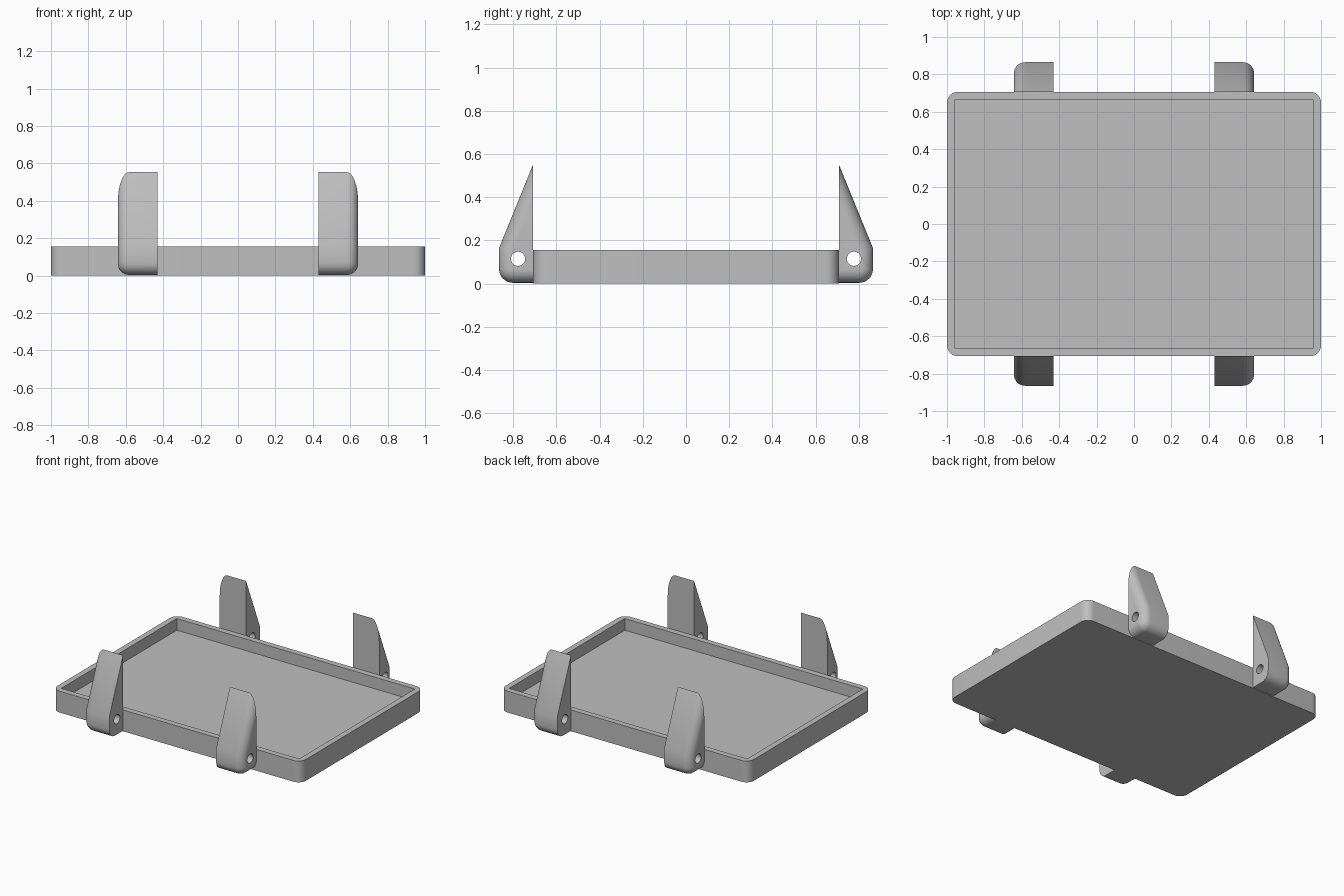
import bpy
import bmesh
from math import sin, cos, pi, hypot

if "Cube" in bpy.data.objects:
    bpy.data.objects.remove(bpy.data.objects["Cube"], do_unlink=True)

GREY = (0.52, 0.52, 0.52, 1)
grey = bpy.data.materials.new("light grey")
grey.use_nodes = True
grey.diffuse_color = GREY
grey.node_tree.nodes["Principled BSDF"].inputs["Base Color"].default_value = GREY

# Tray outline, recess and bracket sizes
HALF_X, HALF_Y, HEIGHT, FLOOR = 1.0, 0.707, 0.155, 0.07
WALL, FILLET = 0.06, 0.06
IN_X, OUT_X = 0.43, 0.642
BASE, FRONT, SHOULDER, TIP = 0.004, 0.865, 0.165, 0.553


def finish(name, bm):
    bmesh.ops.recalc_face_normals(bm, faces=bm.faces)
    mesh = bpy.data.meshes.new(name)
    bm.to_mesh(mesh)
    bm.free()
    mesh.materials.append(grey)
    obj = bpy.data.objects.new(name, mesh)
    bpy.context.collection.objects.link(obj)
    return obj


def smooth(obj):
    bpy.ops.object.select_all(action="DESELECT")
    obj.select_set(True)
    bpy.context.view_layer.objects.active = obj
    bpy.ops.object.shade_smooth_by_angle(angle=pi / 6)


def loft(bm, rings):
    """Skin a list of equal-length rings and cap both ends."""
    loops = [[bm.verts.new(p) for p in ring] for ring in rings]
    for a, b in zip(loops, loops[1:]):
        for i in range(len(a)):
            j = (i + 1) % len(a)
            bm.faces.new((a[i], a[j], b[j], b[i]))
    bm.faces.new(loops[0])
    bm.faces.new(loops[-1])


def make_tray():
    bm = bmesh.new()
    bmesh.ops.create_cube(bm, size=1)
    for v in bm.verts:
        v.co = (v.co.x * 2 * HALF_X, v.co.y * 2 * HALF_Y, (v.co.z + 0.5) * HEIGHT)
    # Sunken floor
    top = max(bm.faces, key=lambda f: f.calc_center_median().z)
    bmesh.ops.inset_region(bm, faces=[top], thickness=WALL)
    walls = bmesh.ops.extrude_discrete_faces(bm, faces=[top])["faces"]
    for v in walls[0].verts:
        v.co.z = FLOOR
    # Rounded outer corners
    corners = [e for e in bm.edges
               if all(abs(v.co.x) > HALF_X - 0.01 for v in e.verts)
               and abs(e.verts[0].co.z - e.verts[1].co.z) > 0.1]
    bmesh.ops.bevel(bm, geom=corners, offset=FILLET, segments=8,
                    affect="EDGES", profile=0.5)
    smooth(finish("tray", bm))


def bracket_profile(d):
    """Side outline pulled in by d, with the face against the tray fixed."""
    run, rise = FRONT - HALF_Y, TIP - SHOULDER
    tip = TIP - d * hypot(run, rise) / run
    y, z = FRONT - d, BASE + d
    shoulder = tip - (y - HALF_Y) * rise / run
    r = 0.064 - d
    pts = [(HALF_Y, tip), (HALF_Y, z)]
    for i in range(9):
        a = pi / 2 * i / 8
        pts.append((y - r + r * sin(a), z + r - r * cos(a)))
    return pts + [(y, shoulder)]


def make_bracket(name, sx, sy):
    # Outer side edge is rolled over by a quarter-round
    slices = [(IN_X, 0)]
    for i in range(9):
        a = pi / 2 * i / 8
        slices.append((OUT_X - FILLET + FILLET * sin(a), FILLET * (1 - cos(a))))
    bm = bmesh.new()
    loft(bm, [[(sx * x, sy * y, z) for y, z in bracket_profile(d)]
              for x, d in slices])
    bracket = finish(name, bm)

    # Pin hole through the side
    bm = bmesh.new()
    n = 32
    loft(bm, [[(sx * x, sy * 0.777 + 0.033 * cos(2 * pi * i / n),
                0.115 + 0.033 * sin(2 * pi * i / n)) for i in range(n)]
              for x in (IN_X - 0.1, OUT_X + 0.1)])
    cutter = finish("hole_cutter", bm)
    cutter.hide_render = True
    mod = bracket.modifiers.new("pin hole", "BOOLEAN")
    mod.operation = "DIFFERENCE"
    mod.solver = "EXACT"
    mod.object = cutter
    graph = bpy.context.evaluated_depsgraph_get()
    bracket.data = bpy.data.meshes.new_from_object(bracket.evaluated_get(graph))
    bracket.modifiers.clear()
    bpy.data.objects.remove(cutter, do_unlink=True)
    smooth(bracket)


make_tray()
for side, sx in (("left", 1), ("right", -1)):
    for end, sy in (("front", -1), ("back", 1)):
        make_bracket(f"{end}_{side}_bracket", sx, sy)
